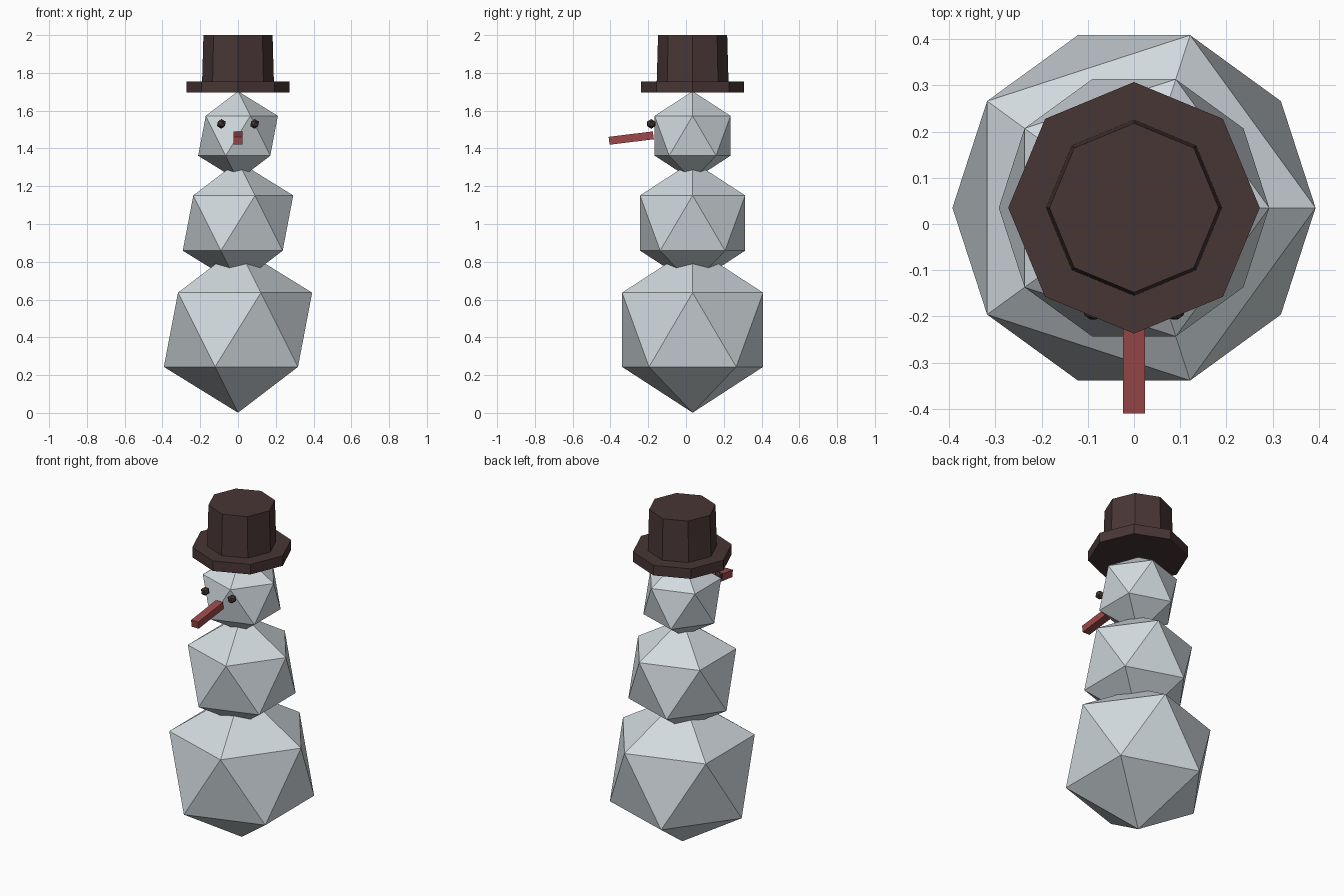
import bpy
import bmesh
from math import radians
from mathutils import Matrix

cube = bpy.data.objects.get("Cube")
if cube:
    bpy.data.objects.remove(cube, do_unlink=True)

AXIS_Y = 0.035  # shared vertical axis of the body and hat


def material(name, rgb):
    mat = bpy.data.materials.new(name)
    mat.use_nodes = True
    color = (*rgb, 1.0)
    mat.diffuse_color = color
    bsdf = next(n for n in mat.node_tree.nodes if n.type == 'BSDF_PRINCIPLED')
    bsdf.inputs["Base Color"].default_value = color
    bsdf.inputs["Roughness"].default_value = 0.8
    return mat


snow = material("snow_white", (0.64, 0.70, 0.73))
brown = material("dark_brown", (0.066, 0.037, 0.037))
red = material("carrot_red", (0.34, 0.068, 0.068))


def finish(bm, name, mat, location):
    mesh = bpy.data.meshes.new(name)
    bm.to_mesh(mesh)
    bm.free()
    mesh.materials.append(mat)
    obj = bpy.data.objects.new(name, mesh)
    obj.location = location
    bpy.context.collection.objects.link(obj)
    return obj


def ball(name, radius, location, mat):
    bm = bmesh.new()
    bmesh.ops.create_icosphere(bm, subdivisions=1, radius=radius)
    return finish(bm, name, mat, location)


def octagon(name, r_bottom, r_top, z0, z1, mat):
    bm = bmesh.new()
    bmesh.ops.create_cone(bm, cap_ends=True, segments=8, radius1=r_bottom,
                          radius2=r_top, depth=z1 - z0)
    return finish(bm, name, mat, (0, AXIS_Y, (z0 + z1) / 2))


# Stacked faceted snowballs
for name, radius, z in (("lower_body", 0.439, 0.44),
                        ("upper_body", 0.327, 1.005),
                        ("head", 0.236, 1.467)):
    ball(name, radius, (0, AXIS_Y, z), snow)

# Hat
octagon("hat_brim", 0.272, 0.272, 1.695, 1.755, brown)
octagon("hat_crown", 0.19, 0.183, 1.755, 2.0, brown)

# Eyes
for name, side in (("left_eye", 1), ("right_eye", -1)):
    ball(name, 0.026, (side * 0.088, -0.184, 1.53), brown)

# Nose: a thin bar drooping towards its tip
bm = bmesh.new()
bmesh.ops.create_cube(bm, size=1, matrix=Matrix.Diagonal((0.047, 0.236, 0.042, 1)))
nose = finish(bm, "nose", red, (0, -0.29, 1.455))
nose.rotation_euler.x = radians(7)
